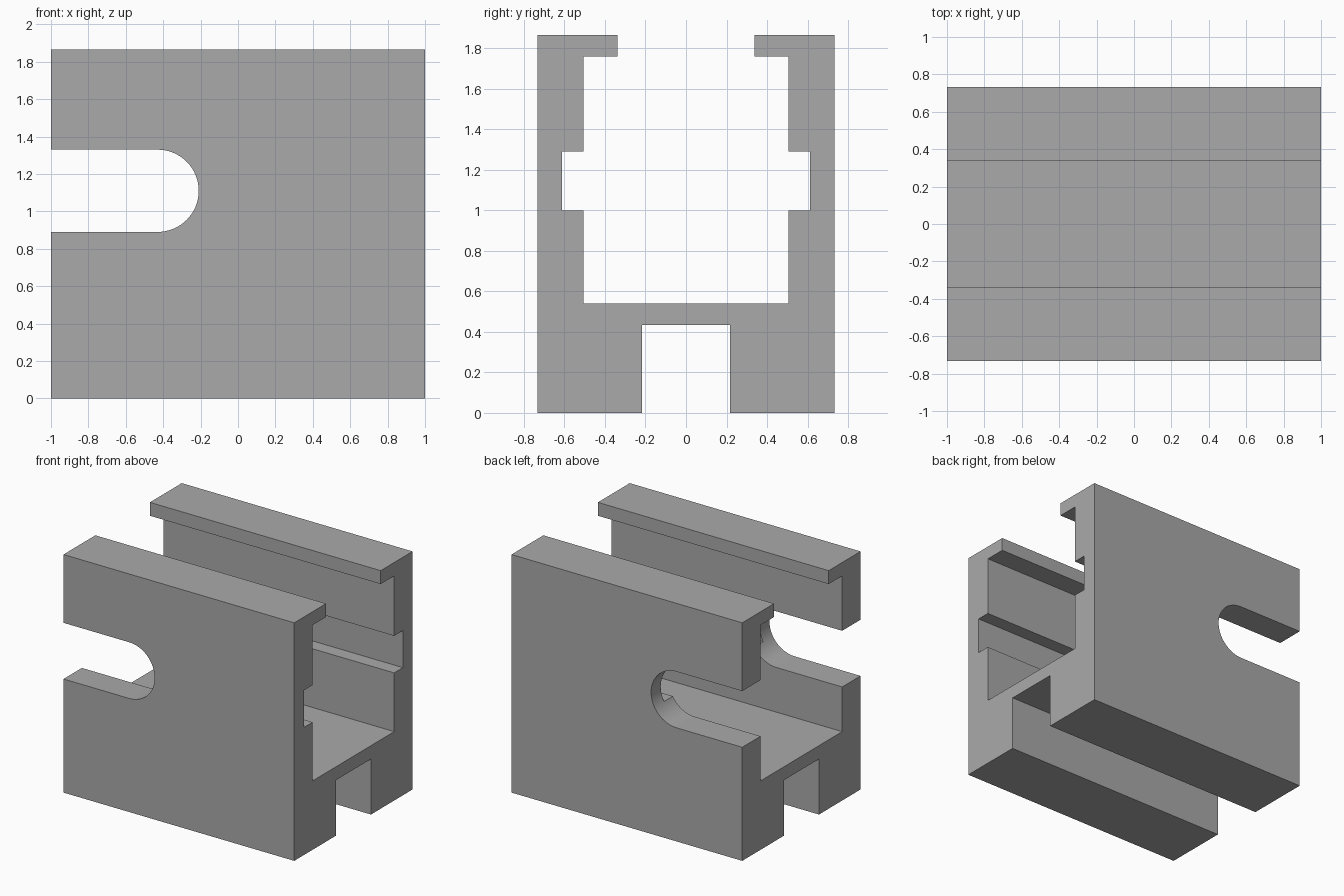
import bpy
import bmesh
import math
from mathutils import Vector

cube = bpy.data.objects.get("Cube")
if cube:
    bpy.data.objects.remove(cube, do_unlink=True)

grey = bpy.data.materials.new("mid grey")
grey.use_nodes = True
grey.diffuse_color = (0.4, 0.4, 0.4, 1)
grey.node_tree.nodes["Principled BSDF"].inputs["Base Color"].default_value = grey.diffuse_color


def extrude_outline(name, points, direction):
    """Make a closed solid by sweeping a flat outline along a direction."""
    bm = bmesh.new()
    face = bm.faces.new([bm.verts.new(p) for p in points])
    swept = bmesh.ops.extrude_face_region(bm, geom=[face], use_keep_orig=True)
    verts = [g for g in swept["geom"] if isinstance(g, bmesh.types.BMVert)]
    bmesh.ops.translate(bm, verts=verts, vec=Vector(direction))
    bmesh.ops.recalc_face_normals(bm, faces=bm.faces)
    mesh = bpy.data.meshes.new(name)
    bm.to_mesh(mesh)
    bm.free()
    mesh.materials.append(grey)
    obj = bpy.data.objects.new(name, mesh)
    bpy.context.collection.objects.link(obj)
    return obj


# Channel body: half of the cross-section (y, z), mirrored to the other side
height = 1.865
half = [(0.218, 0.435), (0.218, 0), (0.732, 0), (0.732, height),
        (0.338, height), (0.338, 1.76), (0.505, 1.76), (0.505, 1.29),
        (0.613, 1.29), (0.613, 1.0), (0.505, 1.0), (0.505, 0.54)]
section = half + [(-y, z) for y, z in reversed(half)]
body = extrude_outline("channel_body", [(-1, y, z) for y, z in section], (2, 0, 0))

# Round-ended slot through both side walls, open at one end
radius, centre_x, centre_z, steps = 0.22, -0.43, 1.11, 32
angles = [math.pi * (i / steps - 0.5) for i in range(steps + 1)]
slot = [(centre_x + radius * math.cos(a), -1, centre_z + radius * math.sin(a))
        for a in angles]
slot += [(-1.2, -1, centre_z + radius), (-1.2, -1, centre_z - radius)]
cutter = extrude_outline("slot_cutter", slot, (0, 2, 0))
cutter.hide_render = True

cut = body.modifiers.new("slot", "BOOLEAN")
cut.operation = "DIFFERENCE"
cut.solver = "EXACT"
cut.object = cutter
bpy.context.view_layer.objects.active = body
body.select_set(True)
cutter.select_set(False)
bpy.ops.object.modifier_apply(modifier=cut.name)
bpy.data.objects.remove(cutter, do_unlink=True)

# Smooth slot ends, crisp edges elsewhere
bpy.ops.object.shade_smooth_by_angle(angle=math.radians(30))
